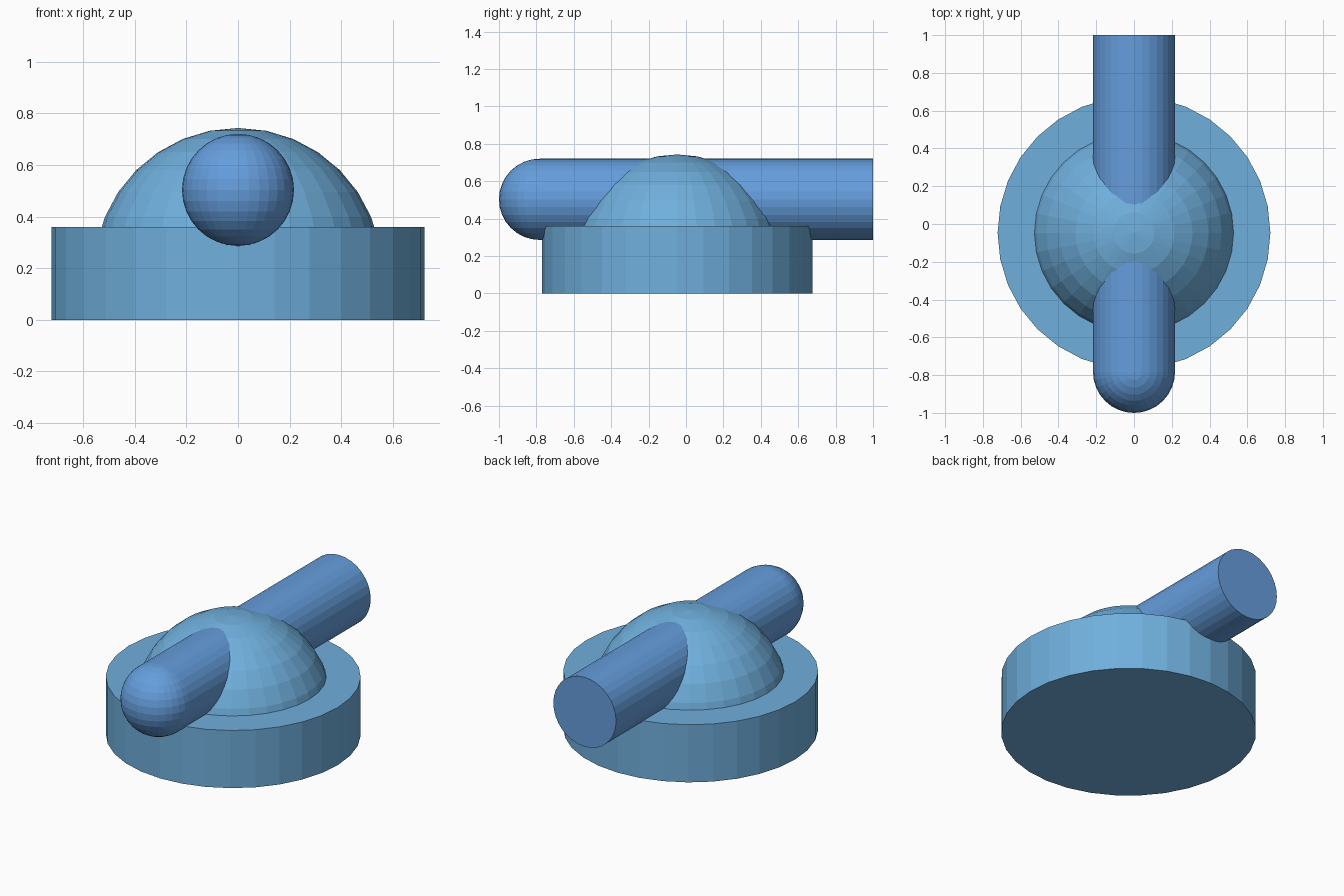
import bpy, bmesh, math
from mathutils import Matrix

if "Cube" in bpy.data.objects:
    bpy.data.objects.remove(bpy.data.objects["Cube"])

SIDES = 32
BODY_Y = -0.047          # centre of base and dome
TUBE_R, TUBE_Z = 0.217, 0.503
CAP_Y = -1 + TUBE_R      # centre of the rounded tube end


def material(name, colour):
    mat = bpy.data.materials.new(name)
    mat.diffuse_color = colour
    mat.use_nodes = True
    mat.node_tree.nodes["Principled BSDF"].inputs["Base Color"].default_value = mat.diffuse_color
    return mat


def finish(name, bm, mat):
    mesh = bpy.data.meshes.new(name)
    bmesh.ops.recalc_face_normals(bm, faces=bm.faces)
    bm.to_mesh(mesh)
    bm.free()
    mesh.materials.append(mat)
    obj = bpy.data.objects.new(name, mesh)
    bpy.context.collection.objects.link(obj)
    return obj


def cylinder(name, radius, depth, matrix, mat):
    bm = bmesh.new()
    bmesh.ops.create_cone(bm, cap_ends=True, segments=SIDES, radius1=radius,
                          radius2=radius, depth=depth, matrix=matrix)
    return finish(name, bm, mat)


def ball(name, radius, centre, mat, cut_z=None):
    bm = bmesh.new()
    bmesh.ops.create_uvsphere(bm, u_segments=SIDES, v_segments=16, radius=radius,
                              matrix=Matrix.Translation(centre))
    if cut_z is not None:  # keep only the part above cut_z, closed underneath
        cut = bmesh.ops.bisect_plane(bm, geom=bm.verts[:] + bm.edges[:] + bm.faces[:],
                                     plane_co=(0, 0, cut_z), plane_no=(0, 0, 1),
                                     clear_inner=True)
        rim = [g for g in cut["geom_cut"] if isinstance(g, bmesh.types.BMEdge)]
        bmesh.ops.contextual_create(bm, geom=rim)
    return finish(name, bm, mat)


light_blue = material("light_blue", (0.16, 0.43, 0.72, 1))
mid_blue = material("mid_blue", (0.13, 0.34, 0.72, 1))

# Round base with a shallow dome rising out of it
cylinder("base", 0.722, 0.36, Matrix.Translation((0, BODY_Y, 0.18)), light_blue)
ball("dome", 0.558, (0, BODY_Y, 0.185), light_blue, cut_z=0.2)

# Tube through the dome: flat at the back, rounded at the front
length = 1 - CAP_Y
tube_matrix = (Matrix.Translation((0, CAP_Y + length / 2, TUBE_Z))
               @ Matrix.Rotation(math.pi / 2, 4, 'X'))
cylinder("tube", TUBE_R, length, tube_matrix, mid_blue)
ball("tube_end", TUBE_R, (0, CAP_Y, TUBE_Z), mid_blue)
